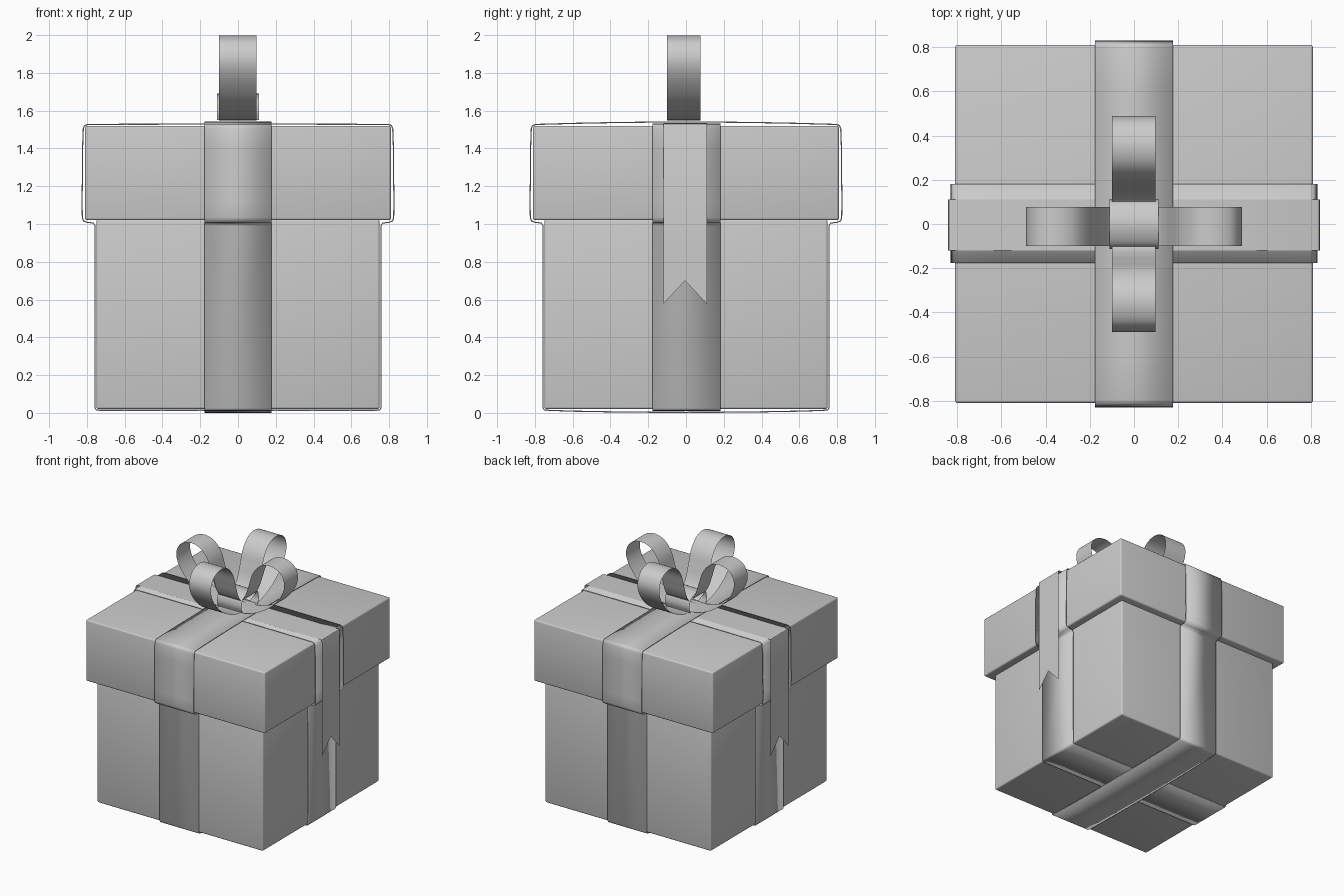
import bpy, bmesh, math
from mathutils import Vector, Matrix

if "Cube" in bpy.data.objects:
    bpy.data.objects.remove(bpy.data.objects["Cube"])


def link(name, bm, angle=35):
    me = bpy.data.meshes.new(name)
    bm.to_mesh(me)
    bm.free()
    ob = bpy.data.objects.new(name, me)
    bpy.context.collection.objects.link(ob)
    bpy.ops.object.select_all(action='DESELECT')
    ob.select_set(True)
    bpy.context.view_layer.objects.active = ob
    bpy.ops.object.shade_smooth_by_angle(angle=math.radians(angle))
    return ob


def box(name, half, z0, z1):
    bm = bmesh.new()
    bmesh.ops.create_cube(bm, size=1)
    bmesh.ops.scale(bm, vec=(half * 2, half * 2, z1 - z0), verts=bm.verts)
    bmesh.ops.translate(bm, vec=(0, 0, (z0 + z1) / 2), verts=bm.verts)
    bmesh.ops.bevel(bm, geom=bm.edges[:], offset=0.012, segments=3,
                    profile=0.5, affect='EDGES')
    return link(name, bm)


def smooth(pts, steps=8):
    """Catmull-Rom curve through 2D points."""
    p = [Vector(q) for q in pts]
    p = [2 * p[0] - p[1]] + p + [2 * p[-1] - p[-2]]
    out = []
    for i in range(1, len(p) - 2):
        a, b, c, d = p[i - 1:i + 3]
        for k in range(steps):
            t = k / steps
            out.append(0.5 * (2 * b + (c - a) * t + (2 * a - 5 * b + 4 * c - d) * t * t
                              + (3 * b - a - 3 * c + d) * t ** 3))
    return out + [p[-2]]


def strip(name, path, w0, w1, turn=0, closed=False, thick=0):
    """Sweep an (x, z) path along y from w0 to w1, then turn about z."""
    bm = bmesh.new()
    rows = [[bm.verts.new((p[0], w, p[1])) for w in (w0, w1)] for p in path]
    n = len(rows)
    for i in range(n if closed else n - 1):
        a, b = rows[i], rows[(i + 1) % n]
        bm.faces.new((a[0], a[1], b[1], b[0]))
    if closed:
        bmesh.ops.recalc_face_normals(bm, faces=bm.faces)
    bm.transform(Matrix.Rotation(math.radians(turn), 4, 'Z'))
    ob = link(name, bm)
    if thick:
        m = ob.modifiers.new("thickness", 'SOLIDIFY')
        m.thickness = thick
        m.offset = 0
    return ob


# Box and lid
box("box_base", 0.75, 0.02, 1.025)
box("box_lid", 0.81, 1.02, 1.52)


# Wrapping ribbons; the second bows over the first at top and bottom
def wrap(top, bottom):
    side = [(0.735, 0.014), (0.75, 0.016), (0.757, 0.026), (0.757, 0.99),
            (0.765, 1.005), (0.80, 1.009), (0.818, 1.016), (0.824, 1.035),
            (0.826, 1.12), (0.823, 1.27), (0.823, 1.40), (0.819, 1.505),
            (0.812, 1.522), (0.795, 1.527)]
    mid = [0.6, 0.4, 0.2, 0, -0.2, -0.4, -0.6]
    bow = lambda x: 1 - (x / 0.8) ** 2
    return (side + [(x, 1.527 + top * bow(x)) for x in mid]
            + [(-x, z) for x, z in reversed(side)]
            + [(-x, 0.014 - bottom * bow(x)) for x in mid])


strip("ribbon_across", wrap(0.002, 0.0), -0.177, 0.182, 0, True, 0.006)
strip("ribbon_front_to_back", wrap(0.013, 0.011), -0.177, 0.177, 90, True, 0.006)

# Hanging tails with a notched end
for side, label in ((1, "right"), (-1, "left")):
    bm = bmesh.new()
    rows = []
    for x, z, zm in ((0.10, 1.534, 1.534), (0.825, 1.533, 1.533), (0.837, 1.529, 1.529),
                     (0.842, 1.517, 1.517), (0.842, 0.85, 0.85), (0.842, 0.577, 0.70)):
        rows.append([bm.verts.new((side * x, y, h))
                     for y, h in ((-0.12, z), (-0.005, zm), (0.11, z))])
    for a, b in zip(rows, rows[1:]):
        for i in (0, 1):
            bm.faces.new((a[i], b[i], b[i + 1], a[i + 1]))
    bmesh.ops.recalc_face_normals(bm, faces=bm.faces)
    link("tail_" + label, bm)

# Four bow loops
loop = smooth([(0.02, 1.552), (0.13, 1.552), (0.25, 1.59), (0.37, 1.67), (0.46, 1.78),
               (0.488, 1.88), (0.45, 1.965), (0.36, 1.999), (0.27, 1.975),
               (0.205, 1.90), (0.17, 1.80), (0.14, 1.71), (0.10, 1.645), (0.02, 1.60)])
for turn, label, w0, w1 in ((0, "right", -0.10, 0.077), (180, "left", -0.077, 0.10),
                            (90, "back", -0.097, 0.10), (270, "front", -0.10, 0.097)):
    strip("bow_loop_" + label, loop, w0, w1, turn)

# Centre knot band
knot = smooth([(-0.10, 1.55), (-0.112, 1.60), (-0.09, 1.66), (0, 1.69),
               (0.09, 1.66), (0.112, 1.60), (0.10, 1.55)], 5)
strip("bow_knot", knot, -0.11, 0.11, 90)
